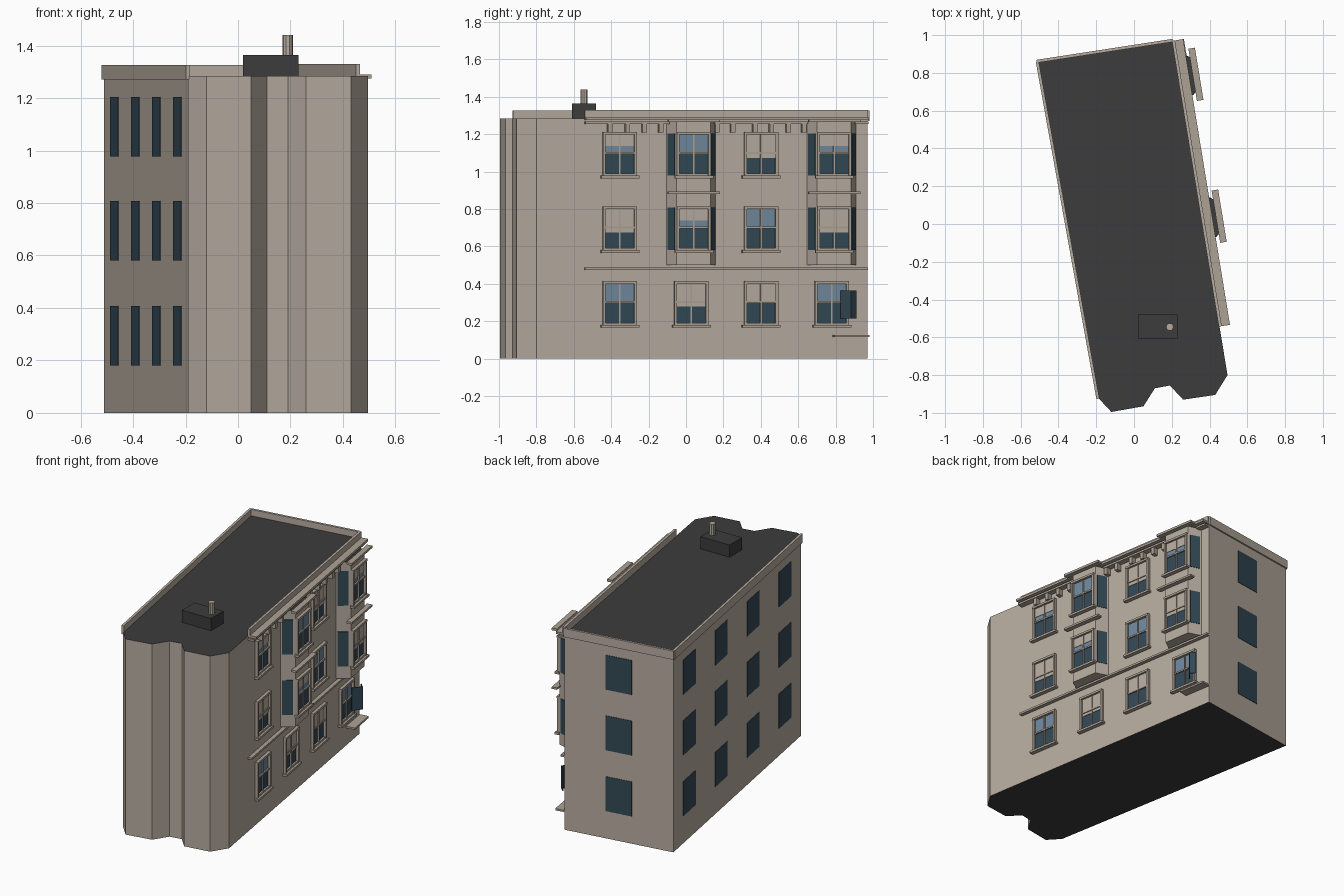
import bpy, bmesh, math
from mathutils import Matrix, Vector

if "Cube" in bpy.data.objects:
    bpy.data.objects.remove(bpy.data.objects["Cube"])


def material(name, rgb):
    m = bpy.data.materials.new(name)
    m.diffuse_color = (*rgb, 1)
    m.use_nodes = True
    m.node_tree.nodes["Principled BSDF"].inputs["Base Color"].default_value = m.diffuse_color
    return m


WALL = material("beige_wall", (0.47, 0.41, 0.35))
TRIM = material("beige_trim", (0.42, 0.36, 0.30))
ROOF = material("dark_roof", (0.045, 0.045, 0.045))
GLASS = material("dark_glass", (0.032, 0.065, 0.09))
SKY = material("pale_glass", (0.16, 0.25, 0.34))
BLIND = material("window_blind", (0.47, 0.41, 0.35))


def build(name, solids, mat, frame=Matrix(), cap=None):
    """One object from prisms: each solid is (plan points, z0, z1)."""
    bm = bmesh.new()
    for pts, z0, z1 in solids:
        low = [bm.verts.new((x, y, z0)) for x, y in pts]
        high = [bm.verts.new((x, y, z1)) for x, y in pts]
        bm.faces.new(low[::-1])
        bm.faces.new(high)
        for i in range(len(pts)):
            j = (i + 1) % len(pts)
            bm.faces.new((low[i], low[j], high[j], high[i]))
    bmesh.ops.recalc_face_normals(bm, faces=bm.faces)
    me = bpy.data.meshes.new(name)
    me.materials.append(mat)
    if cap:
        me.materials.append(cap)
        for f in bm.faces:
            f.material_index = int(abs(f.normal.z) > 0.5)
    bm.to_mesh(me)
    bm.free()
    ob = bpy.data.objects.new(name, me)
    ob.matrix_world = frame
    bpy.context.collection.objects.link(ob)
    return ob


def box(n0, n1, y0, y1, z0, z1):
    return [(n0, y0), (n1, y0), (n1, y1), (n0, y1)], z0, z1


def wall_frame(p, q):
    """Local axes of a wall: x outward, y along from p to q, origin at its middle."""
    p, q = Vector(p), Vector(q)
    d = q - p
    mid = (p + q) / 2
    turn = Matrix.Rotation(math.atan2(-d.x, d.y), 4, 'Z')
    return Matrix.Translation((mid.x, mid.y, 0)) @ turn, d.length


# building body with notched front
BR, BL, FL, FR = (0.205, 0.97), (-0.51, 0.86), (-0.19, -0.92), (0.495, -0.80)
plan = [BR, BL, FL, (-0.12, -0.995), (0.05, -0.965), (0.11, -0.87),
        (0.19, -0.855), (0.26, -0.93), (0.43, -0.905), FR]
build("building_body", [(plan, 0, 1.285)], WALL, cap=ROOF)

# roof hut and vent pipe
build("roof_hut", [box(0.02, 0.23, -0.61, -0.48, 1.28, 1.365)], ROOF)
ring = [(0.19 + 0.02 * math.cos(k * math.pi / 5), -0.545 + 0.02 * math.sin(k * math.pi / 5))
        for k in range(10)]
build("vent_pipe", [(ring, 1.36, 1.44)], WALL)

# left and back walls: flat windows and parapets
ROWS = (0.18, 0.58, 0.978)
for name, p, q, cols in (("left", BL, FL, 4), ("back", BR, BL, 1)):
    frame, length = wall_frame(p, q)
    panes = []
    for z in ROWS:
        for c in range(cols):
            y = length * ((c + 0.5) / cols - 0.5)
            panes.append(box(-0.002, 0.003, y - 0.087, y + 0.087, z, z + 0.227))
    build(name + "_windows", panes, GLASS, frame)
    build(name + "_parapet", [box(-0.006, 0.010, -length / 2, length / 2 + 0.005, 1.27, 1.327)],
          WALL, frame)

# right wall frame, origin shifted to y = 0
street, length = wall_frame(FR, BR)
street = street @ Matrix.Translation((0, -0.085 / 0.987, 0))
END, START = 0.983, -0.55

# cornice, parapet, belt course and entry ledge
build("right_parapet", [box(-0.004, 0.012, START, END, 1.28, 1.33)], WALL, street)
build("cornice", [box(0, 0.056, START, END, 1.275, 1.29)], TRIM, street)
build("cornice_moulding", [box(0, 0.04, a, b, 1.255, 1.268)
                           for a, b in ((START, -0.095), (0.15, 0.655), (0.91, END))],
      TRIM, street)
build("cornice_brackets", [box(0, 0.035, y - 0.012, y + 0.012, 1.21, 1.256)
                           for y in (-0.415, -0.32, -0.23, -0.14, 0.165, 0.25, 0.37, 0.46, 0.55, 0.635)],
      TRIM, street)
build("belt_course", [box(0, 0.025, START, END, 0.475, 0.488)], TRIM, street)
build("entry_ledge", [box(0, 0.06, 0.795, END, 0.115, 0.127)], TRIM, street)
build("entry_side_panes", [([(0.02, 0.835), (0.07, 0.882), (0.067, 0.886), (0.017, 0.839)], 0.215, 0.365),
                           ([(0.07, 0.882), (0.045, 0.915), (0.041, 0.912), (0.066, 0.879)], 0.215, 0.365)],
      GLASS, street)

# bay windows on the two upper floors
BAYS = (0.027, 0.788)
DEPTH, WIDE, NARROW = 0.08, 0.132, 0.092
bodies, side_panes, bands = [], [], []
for c in BAYS:
    bodies.append(([(-0.01, c - WIDE), (0, c - WIDE), (DEPTH, c - NARROW), (DEPTH, c + NARROW),
                    (0, c + WIDE), (-0.01, c + WIDE)], 0.50, 1.265))
    for s in (-1, 1):
        a, b = Vector((0, c + s * WIDE)), Vector((DEPTH, c + s * NARROW))
        out = Vector((WIDE - NARROW, s * DEPTH)).normalized() * 0.003
        e, f = a.lerp(b, 0.12), a.lerp(b, 0.85)
        for z in ROWS[1:]:
            side_panes.append(([e - out, f - out, f + out, e + out], z, z + 0.227))
    bands += [box(DEPTH - 0.005, 0.11, c - 0.14, c + 0.14, 0.88, 0.893),
              box(DEPTH - 0.005, 0.11, c - 0.14, c + 0.14, 1.265, 1.28)]
build("bay_bodies", bodies, WALL, street, cap=ROOF)
for ob in [bpy.data.objects["bay_bodies"]]:
    for f in ob.data.polygons:          # only the bay tops are roofed
        if f.normal.z < -0.5:
            f.material_index = 0
build("bay_side_panes", side_panes, GLASS, street)
build("bay_bands", bands, TRIM, street)

# sash windows; drop = how far each blind hangs down
DROP = ((0, 0.125, 0.10, 0), (0.13, 0.065, 0, 0.13), (0.065, 0, 0.13, 0.065))
frames, sills, dark, pale, blinds = [], [], [], [], []
for row, z in enumerate(ROWS):
    for col, y in enumerate((-0.36, BAYS[0], 0.405, BAYS[1])):
        n = DEPTH if row and col % 2 else 0
        w, top, mid = 0.092, z + 0.234, z + 0.122
        for s in (-1, 1):
            frames.append(box(n, n + 0.018, *sorted((y + s * w, y + s * (w - 0.014))), z, top))
        frames += [box(n, n + 0.020, y - w, y + w, top - 0.014, top),
                   box(n, n + 0.014, y - w, y + w, z, z + 0.012),
                   box(n, n + 0.012, y - w, y + w, mid - 0.005, mid + 0.005),
                   box(n, n + 0.010, y - 0.004, y + 0.004, z, top)]
        sills.append(box(n, n + 0.028, y - 0.103, y + 0.103, z - 0.014, z))
        dark.append(box(n, n + 0.003, y - 0.08, y + 0.08, z, mid))
        pale.append(box(n, n + 0.003, y - 0.08, y + 0.08, mid, top - 0.01))
        if DROP[row][col]:
            blinds.append(box(n, n + 0.006, y - 0.08, y + 0.08, top - 0.01 - DROP[row][col], top - 0.01))
build("window_frames", frames, TRIM, street)
build("window_sills", sills, TRIM, street)
build("lower_panes", dark, GLASS, street)
build("upper_panes", pale, SKY, street)
build("window_blinds", blinds, BLIND, street)
